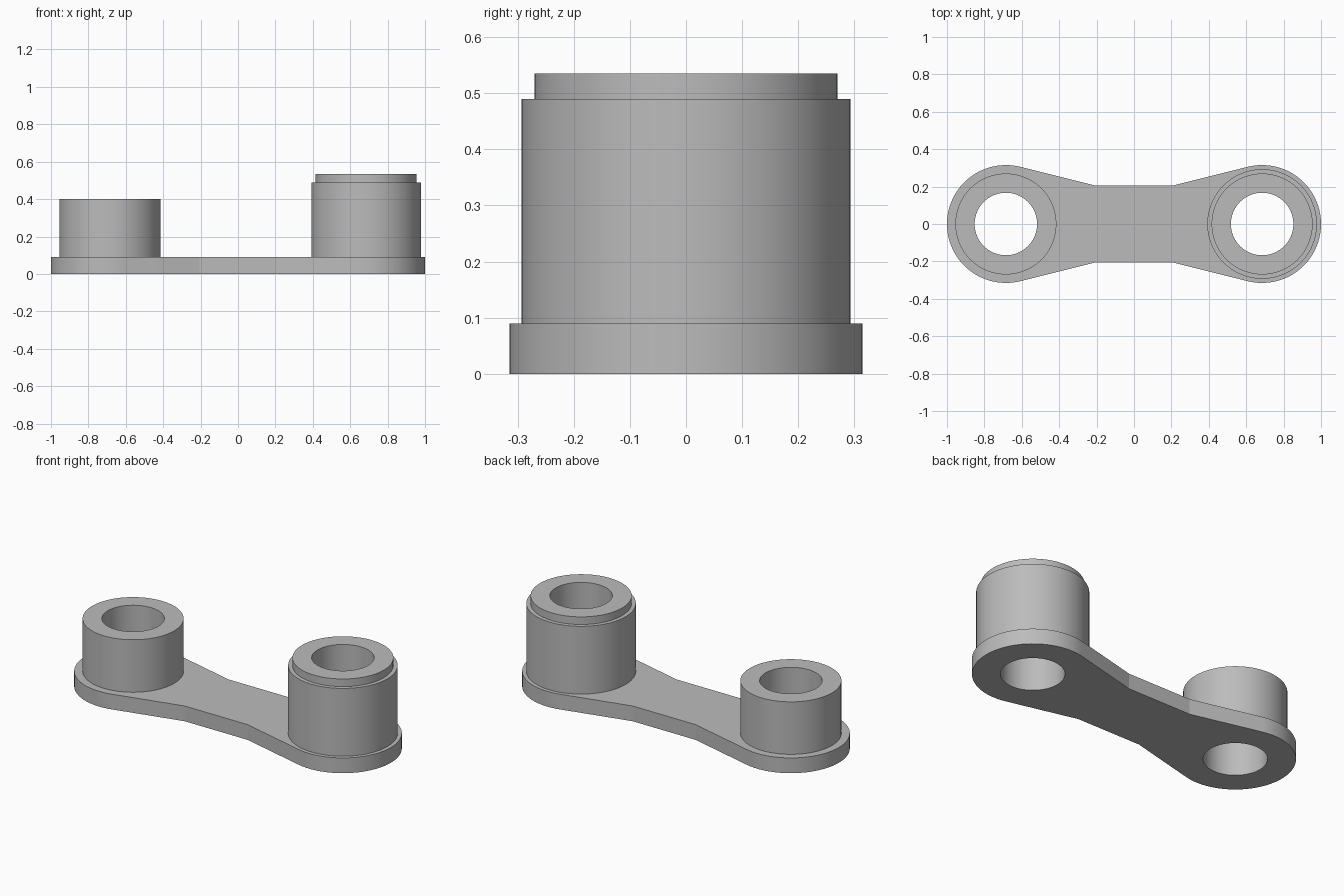
import bpy
import bmesh
from math import acos, atan2, cos, hypot, pi, radians, sin

if "Cube" in bpy.data.objects:
    bpy.data.objects.remove(bpy.data.objects["Cube"], do_unlink=True)

CENTER = 0.685      # distance of each boss axis from the middle
END_R = 0.315       # rounded plate ends
BORE_R = 0.167
WAIST = 0.205       # half width and half length of the straight waist
PLATE_H = 0.09
SEGMENTS = 96

grey = bpy.data.materials.new("plain_grey")
grey.use_nodes = True
colour = (0.5, 0.5, 0.5, 1)
grey.diffuse_color = colour
grey.node_tree.nodes["Principled BSDF"].inputs["Base Color"].default_value = colour


def finish(bm, name):
    mesh = bpy.data.meshes.new(name)
    bm.to_mesh(mesh)
    bm.free()
    mesh.materials.append(grey)
    obj = bpy.data.objects.new(name, mesh)
    bpy.context.collection.objects.link(obj)
    bpy.ops.object.select_all(action="DESELECT")
    obj.select_set(True)
    bpy.context.view_layer.objects.active = obj
    bpy.ops.object.shade_smooth_by_angle(angle=radians(10))
    return obj


def arc(cx, radius, start, end, steps):
    angles = [start + (end - start) * i / steps for i in range(steps + 1)]
    return [(cx + radius * cos(a), radius * sin(a)) for a in angles]


def add_loop(bm, points):
    verts = [bm.verts.new((x, y, 0)) for x, y in points]
    return [bm.edges.new((v, verts[i - 1])) for i, v in enumerate(verts)]


def make_plate():
    # Rounded ends joined to the waist by tangent lines
    reach = CENTER - WAIST
    tangent = pi - atan2(WAIST, reach) - acos(END_R / hypot(reach, WAIST))
    half = [(WAIST, -WAIST)] + arc(CENTER, END_R, -tangent, tangent, 64)
    half.append((WAIST, WAIST))
    outline = half + [(-x, -y) for x, y in half]

    bm = bmesh.new()
    edges = add_loop(bm, outline)
    for side in (-1, 1):
        edges += add_loop(bm, arc(side * CENTER, BORE_R, 0, 2 * pi, SEGMENTS)[:-1])
    bmesh.ops.triangle_fill(bm, use_beauty=True, edges=edges)
    result = bmesh.ops.extrude_face_region(bm, geom=bm.faces[:])
    top = [g for g in result["geom"] if isinstance(g, bmesh.types.BMVert)]
    bmesh.ops.translate(bm, verts=top, vec=(0, 0, PLATE_H))
    bmesh.ops.recalc_face_normals(bm, faces=bm.faces[:])
    return finish(bm, "link_plate")


def make_boss(name, cx, profile):
    # Revolve a (radius, height) profile running from the outer foot to the bore
    bm = bmesh.new()
    rings = [[bm.verts.new((x, y, z)) for x, y in arc(cx, r, 0, 2 * pi, SEGMENTS)[:-1]]
             for r, z in profile]
    for low, high in zip(rings, rings[1:]):
        for i in range(SEGMENTS):
            bm.faces.new((low[i - 1], low[i], high[i], high[i - 1]))
    return finish(bm, name)


make_plate()
make_boss("short_boss", -CENTER,
          [(0.27, PLATE_H), (0.27, 0.4), (BORE_R, 0.4), (BORE_R, PLATE_H)])
make_boss("tall_stepped_boss", CENTER,
          [(0.293, PLATE_H), (0.293, 0.49), (0.27, 0.49), (0.27, 0.535),
           (BORE_R, 0.535), (BORE_R, PLATE_H)])
